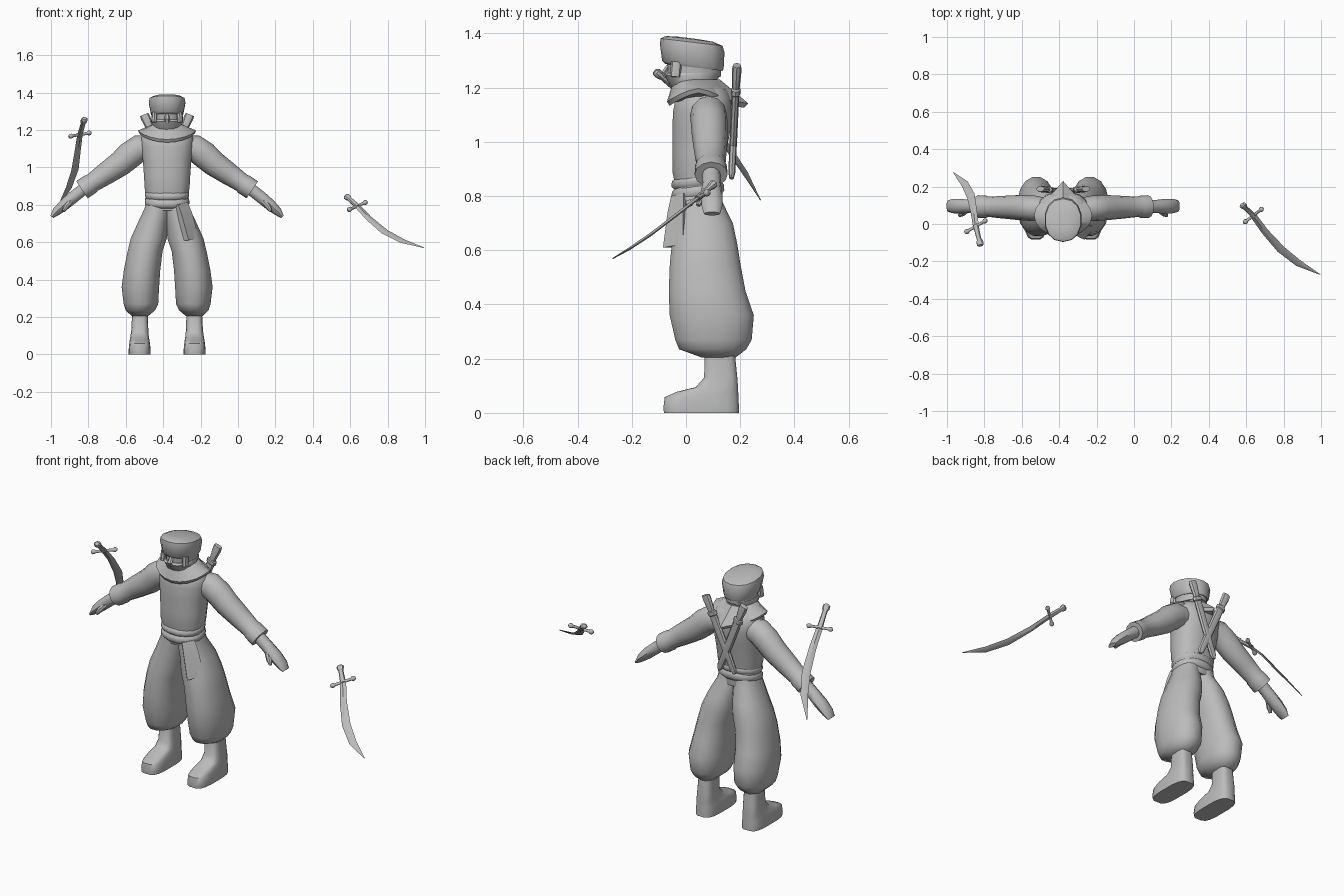
import bpy, bmesh, math
from mathutils import Vector

CX = -0.379  # body centre line
grey = bpy.data.materials.new("plain_grey")
grey.diffuse_color = (0.5, 0.5, 0.5, 1)


def loft(name, rings, angle=40):
    """Skin a list of equally sized point rings and cap both ends."""
    bm = bmesh.new()
    rows = [[bm.verts.new(p) for p in r] for r in rings]
    n = len(rows[0])
    for a, b in zip(rows, rows[1:]):
        for i in range(n):
            j = (i + 1) % n
            bm.faces.new((a[i], a[j], b[j], b[i]))
    bm.faces.new(rows[0])
    bm.faces.new(rows[-1])
    bmesh.ops.recalc_face_normals(bm, faces=bm.faces)
    me = bpy.data.meshes.new(name)
    bm.to_mesh(me)
    bm.free()
    me.materials.append(grey)
    me.shade_smooth()
    me.set_sharp_from_angle(angle=math.radians(angle))
    ob = bpy.data.objects.new(name, me)
    bpy.context.collection.objects.link(ob)
    return ob


def stack(name, rows, s=1, p=1.0, tilt=0.0, n=14, angle=40):
    """Horizontal rings: (z, x offset, y front, y back, half width)."""
    rings = []
    for z, ox, y0, y1, rx in rows:
        cy, ry, ring = (y0 + y1) / 2, (y1 - y0) / 2, []
        for i in range(n):
            t = 2 * math.pi * (i + 0.5) / n
            c, d = math.cos(t), math.sin(t)
            c = math.copysign(abs(c) ** p, c)
            d = math.copysign(abs(d) ** p, d)
            ring.append((CX + s * ox + rx * c, cy + ry * d, z + tilt * ry * d))
        rings.append(ring)
    return loft(name, rings, angle)


def tube(name, pts, radii, side, n=10, angle=40):
    """Rings along a path; radii are (along side, across side)."""
    pts, side, rings = [Vector(p) for p in pts], Vector(side), []
    for i, (p, (ra, rb)) in enumerate(zip(pts, radii)):
        t = (pts[min(i + 1, len(pts) - 1)] - pts[max(i - 1, 0)]).normalized()
        v = t.cross(side).normalized()
        u = v.cross(t)
        rings.append([p + u * ra * math.cos(a) + v * rb * math.sin(a)
                      for a in (2 * math.pi * k / n for k in range(n))])
    return loft(name, rings, angle)


# Torso and sash
stack("tunic", [(0.77, 0, -0.04, 0.13, 0.108), (0.86, 0, -0.045, 0.135, 0.116),
                (0.89, 0, -0.052, 0.14, 0.122), (0.96, 0, -0.052, 0.15, 0.126),
                (1.04, 0, -0.052, 0.165, 0.132), (1.11, 0, -0.05, 0.175, 0.142),
                (1.16, 0, -0.04, 0.17, 0.14), (1.195, 0, -0.01, 0.15, 0.11),
                (1.21, 0, 0.0, 0.12, 0.07)], p=0.85, n=16)
stack("sash", [(0.79, 0, -0.04, 0.13, 0.108), (0.808, 0, -0.055, 0.143, 0.121),
               (0.828, 0, -0.054, 0.142, 0.12), (0.838, 0, -0.045, 0.135, 0.113),
               (0.848, 0, -0.055, 0.143, 0.12), (0.868, 0, -0.054, 0.142, 0.119),
               (0.878, 0, -0.04, 0.13, 0.108)], p=0.9, tilt=0.14, n=16, angle=60)

# Hanging sash end, set diagonally over the front of the hip
rings = []
for z, xi, yi, xo, yo in ((0.80, 0.06, -0.055, 0.11, -0.01), (0.74, 0.08, -0.068, 0.135, -0.01),
                          (0.61, 0.115, -0.085, 0.17, -0.012)):
    rings.append([(CX + xi, yi, z), (CX + xo, yo, z + 0.012),
                  (CX + xo - 0.03, yo + 0.02, z + 0.012), (CX + xi - 0.025, yi + 0.03, z)])
loft("sash_end", rings, 30)

# Cowl around the neck: dips in front, pointed at the back
top, rim, under = [], [], []
for i in range(20):
    a = 2 * math.pi * i / 20
    c, d = math.cos(a), math.sin(a)
    tip = 0.07 if i == 5 else 0.02 if i in (4, 6) else 0
    x, y = CX + 0.155 * c, 0.045 + 0.115 * d + tip
    z = 1.197 - 0.048 * abs(d) ** 1.5 - tip * 0.1
    top.append((CX + 0.078 * c, 0.04 + 0.085 * d, 1.23))
    rim.append((x, y, z))
    under.append((CX + 0.148 * c, 0.045 + 0.106 * d + tip * 0.9, z - 0.016))
loft("cowl", [top, rim, under], 40)

# Head: mask, face and wrapped cap
stack("mask", [(1.17, 0, -0.02, 0.09, 0.06), (1.21, 0, -0.06, 0.105, 0.072),
               (1.245, 0, -0.079, 0.125, 0.084), (1.255, 0, -0.07, 0.128, 0.08)], p=0.9)
stack("face", [(1.24, 0, -0.068, 0.128, 0.078), (1.31, 0, -0.072, 0.135, 0.082)])
stack("cap", [(1.275, 0, -0.077, 0.135, 0.082), (1.285, 0, -0.088, 0.139, 0.088),
              (1.345, 0, -0.096, 0.142, 0.1), (1.368, 0, -0.094, 0.135, 0.095),
              (1.38, 0, -0.075, 0.10, 0.07), (1.384, 0, -0.03, 0.04, 0.03)],
      p=0.9, tilt=-0.12)
tube("nose", [(CX, -0.062, 1.285), (CX, -0.082, 1.255), (CX, -0.075, 1.24)],
     [(0.01, 0.008), (0.016, 0.01), (0.014, 0.008)], (1, 0, 0), 6)
# Cheek edges framing the eye opening
for s in (-1, 1):
    tube("cheek_wrap", [(CX + s * 0.066, -0.035, 1.295), (CX + s * 0.07, -0.04, 1.24)],
         [(0.016, 0.02), (0.016, 0.02)], (1, 0, 0), 8)

for s in (-1, 1):
    # Baggy trouser leg
    stack("trouser_leg", [(0.84, 0.045, -0.035, 0.125, 0.06), (0.78, 0.052, -0.04, 0.135, 0.07),
                          (0.70, 0.077, -0.045, 0.175, 0.083), (0.62, 0.098, -0.055, 0.192, 0.098),
                          (0.55, 0.118, -0.062, 0.203, 0.095), (0.45, 0.134, -0.066, 0.222, 0.099),
                          (0.36, 0.143, -0.063, 0.253, 0.102), (0.27, 0.14, -0.042, 0.245, 0.094),
                          (0.235, 0.143, -0.028, 0.225, 0.08), (0.205, 0.145, 0.055, 0.185, 0.045)],
          s, p=0.92, n=16, angle=50)
    # Boot with a blunt toe
    stack("boot", [(0.0, 0.147, -0.083, 0.197, 0.059), (0.02, 0.147, -0.085, 0.197, 0.06),
                   (0.058, 0.147, -0.08, 0.195, 0.056), (0.078, 0.147, -0.035, 0.194, 0.053),
                   (0.095, 0.147, 0.035, 0.193, 0.05), (0.13, 0.146, 0.066, 0.19, 0.046),
                   (0.25, 0.145, 0.07, 0.178, 0.041)], s, p=0.6, n=16, angle=45)
    # Sleeve, hand and thumb
    arm = [(0.07, 0.08, 1.11), (0.15, 0.083, 1.1), (0.2, 0.086, 1.065), (0.25, 0.088, 1.02),
           (0.33, 0.09, 0.965), (0.4, 0.092, 0.917), (0.41, 0.092, 0.91), (0.455, 0.093, 0.88)]
    tube("sleeve", [(CX + s * x, y, z) for x, y, z in arm],
         [(0.055, 0.06), (0.068, 0.073), (0.068, 0.073), (0.066, 0.068), (0.06, 0.06),
          (0.054, 0.051), (0.059, 0.055), (0.061, 0.055)], (0, 1, 0), 12)
    hand = [(0.43, 0.093, 0.897), (0.5, 0.094, 0.842), (0.55, 0.095, 0.8),
            (0.592, 0.096, 0.763), (0.616, 0.096, 0.735)]
    tube("hand", [(CX + s * x, y, z) for x, y, z in hand],
         [(0.034, 0.033), (0.035, 0.034), (0.04, 0.032), (0.038, 0.024), (0.03, 0.01)],
         (0, 1, 0), 10)
    tube("thumb", [(CX + s * 0.515, 0.075, 0.82), (CX + s * 0.54, 0.055, 0.79),
                   (CX + s * 0.555, 0.045, 0.765)],
         [(0.016, 0.016), (0.016, 0.016), (0.008, 0.008)], (0, 1, 0), 8)
    # Sheathed sword crossing the back
    a, b = Vector((CX + s * 0.122, 0.188, 1.282)), Vector((CX - s * 0.05, 0.168, 0.865))
    steps = (0, 0.04, 0.2, 0.21, 0.25, 0.26, 0.6, 0.95, 1)
    widths = (0.024, 0.026, 0.019, 0.03, 0.03, 0.024, 0.024, 0.02, 0.01)
    depths = (0.015, 0.018, 0.014, 0.018, 0.018, 0.014, 0.014, 0.013, 0.008)
    tube("back_scabbard", [a.lerp(b, t) for t in steps], list(zip(widths, depths)), (1, 0, 0), 8)


def sabre(pts, across):
    """Loose curved sabre: points run from pommel, guard, then along the blade."""
    pts, w = [Vector(p) for p in pts], Vector(across).normalized()
    p, g = pts[0], pts[1]
    tube("sabre_grip", [p.lerp(g, t) for t in (0, 0.06, 0.2, 0.3, 0.9, 1.05)],
         [(0.012, 0.01), (0.02, 0.016), (0.019, 0.015), (0.013, 0.011), (0.015, 0.012),
          (0.014, 0.012)], w, 8)
    tube("sabre_guard", [g + w * t for t in (-0.07, -0.062, -0.052, -0.045, 0.045, 0.052, 0.062, 0.07)],
         [(r, r) for r in (0.006, 0.013, 0.013, 0.008, 0.008, 0.013, 0.013, 0.006)], p - g, 8)
    tube("sabre_blade", pts[1:],
         [(0.017, 0.006), (0.019, 0.006), (0.023, 0.006), (0.02, 0.005), (0.002, 0.002)], w, 4, 30)


sabre([(-0.82, -0.115, 1.262), (-0.845, -0.012, 1.175), (-0.857, 0.07, 1.09),
       (-0.872, 0.15, 0.985), (-0.905, 0.215, 0.89), (-0.965, 0.275, 0.785)], (0.8, 0.47, 0.14))
sabre([(0.577, 0.105, 0.848), (0.638, 0.045, 0.793), (0.7, -0.04, 0.727),
       (0.785, -0.135, 0.655), (0.88, -0.21, 0.605), (0.995, -0.27, 0.57)], (0.75, 0.58, 0.34))
